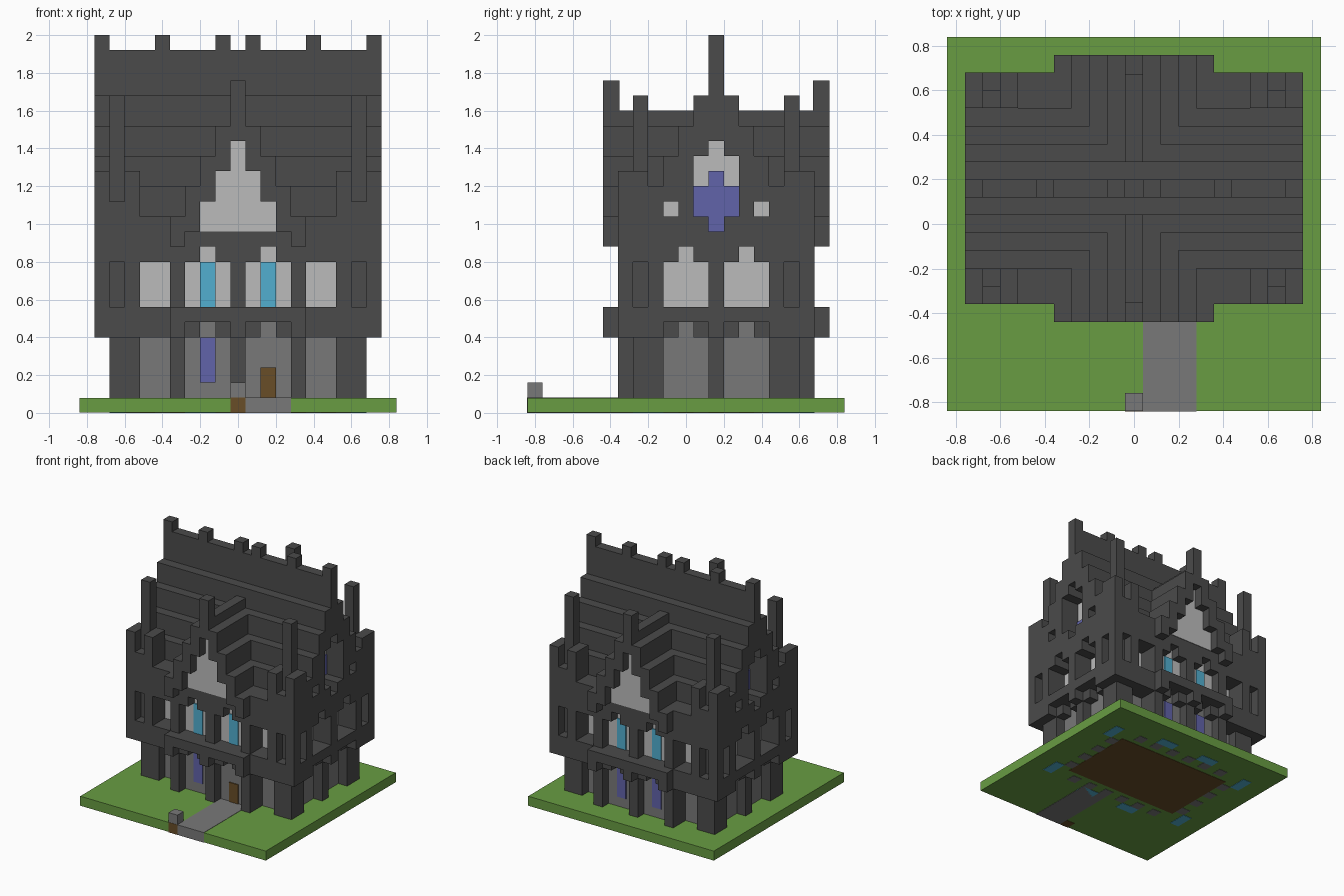
import bpy

V = 0.08          # edge of one block
CY = 2            # house centre in blocks along y

cube = bpy.data.objects.get("Cube")
if cube:
    bpy.data.objects.remove(cube, do_unlink=True)


def material(name, rgb):
    m = bpy.data.materials.new(name)
    m.use_nodes = True
    m.diffuse_color = (*rgb, 1)
    bsdf = m.node_tree.nodes["Principled BSDF"]
    bsdf.inputs["Base Color"].default_value = (*rgb, 1)
    bsdf.inputs["Roughness"].default_value = 0.9
    return m


DARK = material("dark stone", (0.07, 0.07, 0.07))
GREY = material("grey stone", (0.19, 0.19, 0.19))
LIGHT = material("light plaster", (0.5, 0.5, 0.5))
GREEN = material("grass", (0.14, 0.335, 0.055))
TEAL = material("teal glass", (0.085, 0.43, 0.63))
INDIGO = material("indigo glass", (0.12, 0.125, 0.4))
BROWN = material("brown wood", (0.14, 0.075, 0.02))


def part(name, mat, boxes):
    """One object made of axis-aligned boxes (x0, x1, y0, y1, z0, z1) in blocks."""
    verts, faces = [], []
    for x0, x1, y0, y1, z0, z1 in boxes:
        n = len(verts)
        verts += [(x * V, y * V, z * V) for z in (z0, z1)
                  for x, y in ((x0, y0), (x1, y0), (x1, y1), (x0, y1))]
        faces += [(n + 3, n + 2, n + 1, n), (n + 4, n + 5, n + 6, n + 7)]
        faces += [(n + i, n + (i + 1) % 4, n + (i + 1) % 4 + 4, n + i + 4) for i in range(4)]
    mesh = bpy.data.meshes.new(name)
    mesh.from_pydata(verts, [], faces)
    mesh.materials.append(mat)
    ob = bpy.data.objects.new(name, mesh)
    bpy.context.scene.collection.objects.link(ob)


def wall(side, u0, u1, d0, d1, z0, z1):
    """Box given along a wall (u) and outward from the house centre (d)."""
    s = 1 if side in ("back", "left") else -1
    a, b = sorted((s * d0, s * d1))
    if side in ("front", "back"):
        return (u0, u1, CY + a, CY + b, z0, z1)
    return (a, b, CY + u0, CY + u1, z0, z1)


def pair(side, u0, u1, *rest):
    return [wall(side, u0, u1, *rest), wall(side, -u1, -u0, *rest)]


def corners(x0, x1, y0, y1, z0, z1):
    """Box repeated in all four corners of the house."""
    return [(*sorted((sx * x0, sx * x1)), *sorted((CY + sy * y0, CY + sy * y1)), z0, z1)
            for sx in (-1, 1) for sy in (-1, 1)]


def core(z0, z1):
    """Wall core, deeper in the middle than at the outer windows."""
    return [(-7.5, 7.5, CY - 4.5, CY + 4.5, z0, z1), (-4.4, 4.4, CY - 5.5, CY + 5.5, z0, z1)]


# Ground, path and post
part("lawn", GREEN, [(-10.5, 10.5, -10.5, 10.5, 0.03, 1)])
part("path", GREY, [(0.5, 3.5, -10.52, -3.5, 0, 1.03)])
part("post_foot", BROWN, [(-0.5, 0.5, -10.53, -9.5, 0, 1.02)])
part("post_top", GREY, [(-0.5, 0.5, -10.5, -9.5, 1, 2)])

# Floor and footings seen on the underside
part("floor_underside", BROWN, [(-6.5, 6.5, CY - 4, CY + 4, 0, 0.04)])
part("footing_underside", GREY, [b for x in (1, 3, 5) for b in
                                 corners(x - .5, x + .5, 4.5, 5.5, 0, 0.04)]
     + corners(6.5, 7.5, .5, 1.5, 0, 0.04) + corners(6.5, 7.5, 2.5, 3.5, 0, 0.04))
part("pool_underside", TEAL, corners(1.5, 3.5, 5.5, 6.5, 0, 0.04)
     + corners(7.5, 8.5, 3.5, 5.5, 0, 0.04))

# Wall cores and corner piers
part("ground_floor_wall", GREY, core(1, 6))
part("upper_floor_wall", LIGHT, core(6, 11))
part("corner_piers", DARK, corners(6.5, 8.5, 3.5, 5.5, 1, 11))

# Facades: piers, bands and lintels with pointed openings
for side in ("front", "back", "left", "right"):
    long = side in ("front", "back")
    w0 = 4.5 if long else 7.5          # window plane
    g1 = 6.5 if long else 8.5          # ground pier face
    h1 = 6.5 if long else 9.5          # upper pier face
    band = 7.5 if long else 9.5
    edge = 9.5 if long else 6.5
    centre = 4.5 if long else 6.5
    piers = [wall(side, -.5, .5, w0, g1, 1, 6), wall(side, -.5, .5, w0, h1, 7, 11)]
    piers += pair(side, 3.5, 4.5, w0, g1, 1, 6) + pair(side, 3.5, 4.5, w0, h1, 7, 11)
    part(side + "_piers", DARK, piers)

    # Upper band, notched course beneath it and brackets on the piers
    bands = [wall(side, -centre, centre, w0, band, 6, 7), wall(side, -1.5, 1.5, w0, g1, 5, 6),
             wall(side, -.5, .5, w0, band, 5, 6)]
    bands += pair(side, 2.5, 4.5, w0, g1, 5, 6) + pair(side, 3.5, 4.5, w0, band, 5, 6)
    bands += pair(side, 4.5, edge, w0, h1, 5, 7)
    part(side + "_band", DARK, bands)

    # Lintels over the upper windows
    part(side + "_lintel", DARK, [wall(side, -1.5, 1.5, w0, h1, 10, 11)]
         + pair(side, 2.5, 6.5, w0, h1, 10, 11))

    # Upper corners with a narrow slit
    c0, s0, s1 = (6.5, 7.5, 8.5) if long else (3.5, 4.5, 5.5)
    part(side + "_slit_frame", DARK, pair(side, c0, s0, h1 - 1, h1, 7, 11)
         + pair(side, s1, edge, h1 - 1, h1, 7, 11))

    # Glass plates
    if long:
        part(side + "_upper_glass", TEAL, pair(side, 1.5, 2.5, 5.4, 5.6, 7, 10))
        glass = pair(side, 1.5, 2.5, 5.4, 5.6, 2, 5)
        part(side + "_ground_glass", INDIGO, glass[1:] if side == "front" else glass)
part("front_door", BROWN, [wall("front", 1.5, 2.5, 5.4, 5.6, 1, 3)])

# Stepped main roof and its ridge wall
steps = [(6.5, 13), (4.5, 15), (3.5, 17), (2.5, 19), (1.5, 21)]
part("main_roof", DARK, [(-7.4, 7.4, CY - w, CY + w, 11, z) for w, z in steps])
part("ridge_wall", DARK, [(-9.5, 9.5, CY - .5, CY + .5, 19, 24)])
part("ridge_crenels", DARK, [(x - .5, x + .5, CY - .5, CY + .5, 24, 25)
                             for x in (-9, -5, -1, 1, 5, 9)])

# Stepped cross roof, front to back
cross = [(4.5, 13), (3.5, 15), (2.5, 17), (1.5, 19), (.5, 20)]
part("cross_roof", DARK, [(-w, w, CY - 6.4, CY + 6.4, 11, z) for w, z in cross])

# Front and back gables: stepped frame around a pale panel
for side in ("front", "back"):
    g = [wall(side, -.5, .5, 6.4, 7.5, 18, 22)]
    for u0, u1, z0, z1 in ((.5, 1.5, 16, 19), (1.5, 2.5, 14, 17),
                           (2.5, 3.5, 12, 15), (3.5, 4.5, 11, 13)):
        g += pair(side, u0, u1, 6.4, 7.5, z0, z1)
    part(side + "_gable", DARK, g)
    part(side + "_gable_panel", LIGHT, [wall(side, -w, w, 6.3, 6.56, 12, z)
                                        for w, z in ((2.5, 14), (1.5, 16), (.5, 18))])

# End gables with a deep coloured window
for side in ("left", "right"):
    g = [wall(side, -6.5, 6.5, 7.3, 9.5, 11, 12), wall(side, -.5, .5, 7.3, 9.5, 18, 21)]
    for u0, u1, z0, z1 in ((.5, 1.5, 12, 13), (.5, 1.5, 17, 21), (1.5, 2.5, 12, 19),
                           (2.5, 3.5, 12, 13), (2.5, 3.5, 14, 17), (3.5, 4.5, 12, 15),
                           (4.5, 6.5, 12, 13)):
        g += pair(side, u0, u1, 7.3, 9.5, z0, z1)
    part(side + "_gable", DARK, g)
    part(side + "_gable_panel", LIGHT,
         [wall(side, -1.5, 1.5, 7.2, 7.5, 13, 17), wall(side, -.5, .5, 7.2, 7.5, 17, 18)]
         + pair(side, 2.5, 3.5, 7.2, 7.5, 13, 14))
    part(side + "_gable_glass", INDIGO, [wall(side, -1.5, 1.5, 7.2, 7.6, 13, 15),
                                         wall(side, -.5, .5, 7.2, 7.6, 12, 16)])

# Corner turrets
part("turret_bases", DARK, corners(6.5, 9.5, 4.5, 6.5, 11, 14))
part("turret_crenels", DARK, corners(8.5, 9.5, 4.5, 6.5, 14, 16)
     + corners(6.5, 7.5, 4.5, 6.5, 14, 16))
part("turret_spires", DARK, corners(7.5, 8.5, 4.5, 5.5, 14, 21))
